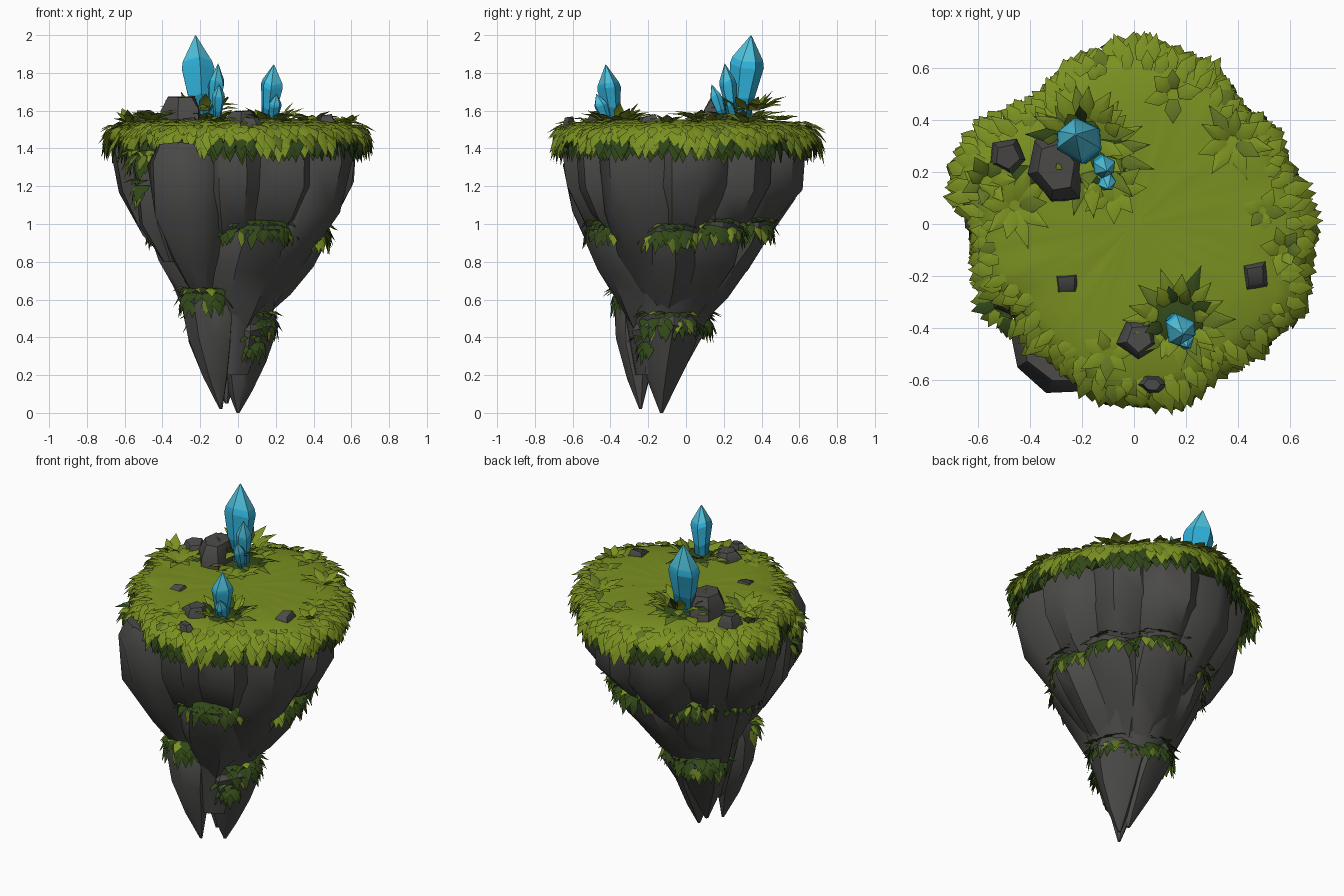
import bpy, bmesh, math, random
from mathutils import Vector

if "Cube" in bpy.data.objects:
    bpy.data.objects.remove(bpy.data.objects["Cube"])
random.seed(7)
U = random.uniform


def material(name, rgb):
    m = bpy.data.materials.new(name)
    m.diffuse_color = (*rgb, 1)
    m.use_nodes = True
    m.node_tree.nodes["Principled BSDF"].inputs["Base Color"].default_value = m.diffuse_color
    return m


GRASS = material("grass green", (0.195, 0.28, 0.015))
MOSS = material("dark moss", (0.031, 0.064, 0.009))
LEAF = material("leaf green", (0.12, 0.18, 0.016))
ROCK = material("dark rock", (0.071, 0.07, 0.067))
BLUE = material("crystal blue", (0.03, 0.45, 0.71))
PALE = material("crystal tip", (0.08, 0.54, 0.72))
DEEP = material("crystal base", (0.015, 0.25, 0.42))

# island rim seen from above
RIM = [(.70, -.05), (.66, .1), (.6, .22), (.55, .35), (.42, .45), (.32, .58), (.2, .65), (.05, .70),
       (-.1, .69), (-.25, .62), (-.35, .5), (-.5, .43), (-.6, .36), (-.7, .25), (-.7, .1), (-.62, .02),
       (-.63, -.1), (-.58, -.25), (-.46, -.33), (-.41, -.44), (-.30, -.54), (-.19, -.63), (-.1, -.69),
       (.1, -.70), (.25, -.65), (.35, -.57), (.5, -.47), (.65, -.35), (.67, -.2)]
POLAR = sorted((math.atan2(y, x) % math.tau, math.hypot(x, y)) for x, y in RIM)
POLAR = [(POLAR[-1][0] - math.tau, POLAR[-1][1])] + POLAR + [(POLAR[0][0] + math.tau, POLAR[0][1])]
# rock envelope: height, share of rim radius, axis x, axis y
ENVELOPE = [(0, .03, -.04, -.18), (.3, .25, -.05, -.15), (.5, .37, -.05, -.09), (.6, .44, -.05, -.07),
            (.75, .57, -.03, -.04), (.95, .72, -.01, -.03), (1.12, .86, 0, 0), (1.3, .93, 0, 0), (1.6, .93, 0, 0)]


def lerp_table(table, t):
    for lo, hi in zip(table, table[1:]):
        if t <= hi[0]:
            k = (t - lo[0]) / (hi[0] - lo[0])
            return [a + (b - a) * k for a, b in zip(lo[1:], hi[1:])]
    return table[-1][1:]


def rim(a, scale, z):
    r = lerp_table(POLAR, a % math.tau)[0] * scale
    return Vector((r * math.cos(a), r * math.sin(a), z))


def wall(a, z, scale=1):
    s, cx, cy = lerp_table(ENVELOPE, z)
    return rim(a, s * scale, z) + Vector((cx, cy, 0))


def to_object(bm, name, mats, smooth=None):
    me = bpy.data.meshes.new(name)
    bm.to_mesh(me)
    bm.free()
    for m in mats:
        me.materials.append(m)
    ob = bpy.data.objects.new(name, me)
    bpy.context.collection.objects.link(ob)
    if smooth:
        bpy.ops.object.select_all(action='DESELECT')
        ob.select_set(True)
        bpy.context.view_layer.objects.active = ob
        bpy.ops.object.shade_smooth_by_angle(angle=math.radians(smooth))


def loft(name, rings, mats, rule=None, smooth=None):
    bm = bmesh.new()
    rows = [[bm.verts.new(p) for p in ring] for ring in rings]
    n = len(rows[0])
    for lo, hi in zip(rows, rows[1:]):
        for i in range(n):
            bm.faces.new((lo[i], lo[(i + 1) % n], hi[(i + 1) % n], hi[i]))
    for row in (rows[0], rows[-1]):
        bm.faces.new(row)
    bmesh.ops.recalc_face_normals(bm, faces=bm.faces)
    bm.normal_update()
    for f in bm.faces:
        f.material_index = rule(f) if rule else 0
    to_object(bm, name, mats, smooth)


def blade(bm, p, a, pitch, length, width, mat, curl=0.0):
    """One folded, pointed leaf."""
    p = Vector(p)
    d = Vector((math.cos(a) * math.cos(pitch), math.sin(a) * math.cos(pitch), math.sin(pitch)))
    side = Vector((-math.sin(a), math.cos(a), 0)) * width / 2
    ridge = d.cross(side) * .3
    tip = p + d * length - Vector((0, 0, curl * length))
    pts = [p - side * .6, p + d * length * .45 - side, tip, p + d * length * .45 + side, p + side * .6]
    v = [bm.verts.new(q) for q in pts]
    c = bm.verts.new(p + d * length * .5 + ridge)
    for i in range(5):
        bm.faces.new((v[i], v[(i + 1) % 5], c)).material_index = mat


GREENS = [GRASS, MOSS, LEAF]
mossy = bmesh.new()


def chunk(name, levels, n=8, moss=False):
    """Faceted tapering rock column; levels are (x, y, z, radius)."""
    jit = [U(.9, 1.08) for _ in range(n)]
    spin = U(0, 1)
    rings = []
    for x, y, z, r in levels:
        ring = []
        for i in range(n):
            a, k = spin + i * math.tau / n, r * jit[i] * U(.94, 1.06)
            ring.append((x + k * math.cos(a), y + k * math.sin(a), z + U(-.025, .025) * (r > .05)))
        rings.append(ring)
    loft(name, rings, [ROCK, MOSS], lambda f: int(moss and f.normal.z > .55), 38)


def fringe(cx, cy, z, r, a0, spread, count=14, light=1):
    """Mossy leaves hanging over a ledge."""
    for row in range(3):
        for i in range(count):
            a = a0 + spread * ((i + U(0, 1)) / count * 2 - 1)
            k = r * (.84 + .08 * row)
            blade(mossy, (cx + k * math.cos(a), cy + k * math.sin(a), z + .03 - .025 * row), a + U(-.4, .4),
                  [-.15, -.9, -1.35][row] + U(-.2, .2), U(.055, .10), U(.045, .065),
                  random.choices([0, 1, 2], [light, 9, 1.5])[0], .2)


# rock core
ANG = [i * math.tau / 24 for i in range(24)]
loft("rock_core", [[wall(a, z, .85 * U(.97, 1.03)) for a in ANG] for z in (.2, .45, .6, .8, 1.0, 1.2, 1.46)],
     [ROCK], smooth=38)


def wall_column(name, deg, top, bottom, r, bulge=1.0, moss=False):
    a = math.radians(deg)
    levels = []
    for t, k, out in ((0, .85 if moss else 1, .97), (.14, 1, 1.02), (.45, 1, 1.03), (.75, .8, .98), (1, .4, .78)):
        z = top + (bottom - top) * t
        p = wall(a, z, out * bulge)
        rr = r * k
        levels.append((p.x - rr * math.cos(a), p.y - rr * math.sin(a), z, rr))
    chunk(name, levels, 8, moss)
    if moss:
        x, y, z, rr = levels[1]
        fringe(x, y, top, rr, a, 1.2)


# upper ring of columns: angle, bottom height, radius, bulge
for i, (deg, bottom, r, bulge) in enumerate([
        (5, .88, .20, 1), (-33, .58, .21, 1.02), (-65, .90, .21, 1), (-92, .85, .18, .98),
        (-158, .85, .17, 1), (170, .80, .19, 1), (138, .88, .20, 1), (108, .75, .19, 1), (75, .88, .21, 1),
        (40, .86, .21, 1)]):
    wall_column(f"upper_column_{i}", deg, 1.46, bottom, r, bulge)
# large buttress standing out past the grass
chunk("front_left_buttress", [(-.25, -.44, 1.43, .19), (-.26, -.45, 1.32, .225), (-.25, -.43, 1.06, .20),
                              (-.21, -.36, .82, .14), (-.18, -.29, .64, .06)], 9)

# middle ledges with moss on top: angle, top, bottom, radius, bulge
for i, (deg, top, bottom, r, bulge) in enumerate([
        (-74, .99, .46, .235, 1.0), (-8, .97, .52, .15, 1.0), (32, .99, .5, .19, 1.0), (75, 1.0, .5, .20, 1.0),
        (125, .98, .5, .17, 1.0), (178, .98, .55, .17, 1.02), (215, .92, .5, .14, .96)]):
    wall_column(f"middle_ledge_{i}", deg, top, bottom, r, bulge, True)

# hanging spikes at the bottom
for i, levels in enumerate([
        [(-.17, -.23, .65, .10), (-.165, -.25, .58, .14), (-.15, -.26, .38, .12), (-.12, -.25, .2, .065), (-.09, -.24, .02, .008)],
        [(.04, -.09, .52, .14), (.03, -.10, .45, .175), (.025, -.12, .28, .12), (.01, -.13, .14, .065), (0, -.13, 0, .008)],
        [(-.10, -.01, .55, .12), (-.10, -.02, .47, .16), (-.08, -.07, .3, .11), (-.06, -.12, .05, .01)]]):
    chunk(f"bottom_spike_{i}", levels, 8, True)
fringe(-.165, -.25, .63, .125, -2.0, 1.3, 12)
fringe(.035, -.1, .50, .15, .2, 1.5, 16)
fringe(.03, -.12, .38, .12, -1.1, .5, 6)
fringe(-.1, -.02, .5, .145, 2.0, 1.4, 14)

# small side ledge at the front left
chunk("side_ledge", [(-.45, -.25, 1.36, .09), (-.45, -.25, 1.3, .11), (-.43, -.23, 1.0, .10), (-.36, -.2, .8, .04)], 7, True)
fringe(-.45, -.27, 1.36, .12, -2.4, 1.1, 9, 14)
fringe(-.43, -.25, 1.2, .12, -2.5, .5, 4)
to_object(mossy, "ledge_moss", GREENS, 50)

# grassy cap with a rounded, wavy rim
M = 72
CA = [i * math.tau / M for i in range(M)]
loft("grass_cap", [[rim(a, s, z + U(-h, h)) for a in CA] for s, z, h in (
    (.82, 1.40, 0), (.92, 1.40, .012), (.97, 1.44, .012), (.97, 1.475, .008), (.93, 1.51, .006),
    (.84, 1.535, .006), (.65, 1.55, .004), (.4, 1.55, .003), (.05, 1.55, 0))],
     [GRASS, MOSS], lambda f: int(f.normal.z < .1 and f.calc_center_median().z < 1.445), 60)

# grass blades around the rim, hanging in bright and dark clumps
skirt = bmesh.new()
for s, z, pitch, length, width, mat, count in (
        (.85, 1.535, .0, .085, .055, 0, 50), (.90, 1.525, -.25, .09, .06, 0, 65), (.94, 1.51, -.6, .085, .07, 0, 75),
        (.965, 1.485, -1.05, .09, .07, 0, 80), (.98, 1.455, -1.3, .095, .07, 0, 80),
        (.965, 1.44, -1.4, .09, .07, 1, 80), (.92, 1.425, -1.45, .09, .07, 1, 70)):
    for i in range(count):
        a = (i + U(-.35, .35)) * math.tau / count
        clump = math.sin(a * 13) + .6 * math.sin(a * 5 + 1)
        m = mat
        if mat == 0 and U(0, 1) < .05:
            m = 2
        if z < 1.46 and mat == 0 and clump < -.1:
            m = 1
        blade(skirt, rim(a, s, z), a + U(-.35, .35), pitch + U(-.1, .14),
              length * (1 + .2 * clump * (1 if mat == 0 else -.5)) * U(.8, 1.15), width * U(.8, 1.1), m, .12)
to_object(skirt, "rim_grass", GREENS, 50)

# leafy plants on top: x, y, inner radius, leaf length, count, height, dark share, steepest pitch
plants = bmesh.new()
for x, y, r, length, count, z, dark, steep in (
        (-.18, .28, .10, .16, 17, 1.55, .08, .7), (-.2, .34, .07, .15, 12, 1.61, .15, .9), (-.19, .30, .09, .13, 12, 1.60, .25, 1.2),
        (.17, -.37, .07, .15, 16, 1.54, .08, .7), (.17, -.37, .06, .12, 11, 1.55, .25, 1.1),
        (.38, .32, .02, .14, 9, 1.54, 0, .8), (-.46, .07, .02, .16, 10, 1.55, 0, .8), (.5, .05, .01, .09, 5, 1.54, 0, .5),
        (-.1, -.5, .01, .11, 7, 1.54, 0, .6), (.15, .5, .02, .10, 5, 1.55, 0, .4), (-.57, .17, .01, .13, 7, 1.53, 0, .9),
        (.58, -.1, .01, .10, 6, 1.53, 0, .9), (-.08, .13, .02, .13, 8, 1.54, .1, .6)):
    for i in range(count):
        a = (i + U(-.3, .3)) * math.tau / count
        m = 1 if U(0, 1) < dark else random.choice((0, 0, 2))
        blade(plants, (x + r * math.cos(a), y + r * math.sin(a), z), a, U(.12, steep), length * U(.8, 1.1),
              U(.05, .07), m, .15)
to_object(plants, "leafy_plants", GREENS, 40)
# dark leaf litter under the two crystal groups
for i, (x, y, r) in enumerate(((-.16, .27, .16), (.17, -.37, .11), (-.42, .17, .06))):
    loft(f"shaded_moss_{i}", [[(x + r * k * math.cos(j * math.tau / 10), y + r * k * math.sin(j * math.tau / 10), z)
                               for j in range(10)] for z, k in ((1.545, 1), (1.562, .8))], [MOSS], smooth=60)

# boulders: x, y, size x, size y, top, turn, sides
for i, (x, y, sx, sy, top, turn, n) in enumerate([
        (-.30, .22, .21, .29, 1.68, .25, 6), (-.49, .26, .15, .15, 1.60, 1.1, 5), (-.26, -.23, .13, .11, 1.565, .8, 4),
        (.47, -.20, .12, .13, 1.575, .9, 4), (.02, -.44, .16, .16, 1.60, .9, 5), (.07, -.62, .10, .07, 1.56, 0, 6)]):
    rings = []
    for z, k in ((1.49, 1), (1.49 + (top - 1.49) * .6, .96), (top, .62)):
        ring = []
        for j in range(n):
            b = j * math.tau / n + turn * (n < 6)
            px, py = math.cos(b) * sx * .54 * k * U(.9, 1.1), math.sin(b) * sy * .54 * k * U(.9, 1.1)
            c, s = (math.cos(turn), math.sin(turn)) if n > 5 else (1, 0)
            ring.append((x + px * c - py * s, y + px * s + py * c, z + U(-.015, .01)))
        rings.append(ring)
    loft(f"boulder_{i}", rings, [ROCK], smooth=45)

# crystals: base, tip, radius
for i, (base, tip, r) in enumerate([
        ((-.19, .28, 1.54), (-.225, .345, 2.0), .092), ((-.13, .25, 1.55), (-.105, .205, 1.85), .046),
        ((-.11, .2, 1.55), (-.10, .135, 1.74), .035), ((.155, -.38, 1.53), (.19, -.425, 1.845), .064),
        ((.185, -.41, 1.53), (.205, -.475, 1.69), .036)]):
    b, t = Vector(base), Vector(tip)
    q = (t - b).to_track_quat('Z', 'Y')
    spin = [U(-.2, .2) for _ in range(6)]
    rings = [[b.lerp(t, k + (0 if s < .1 else .03 * math.sin(j * 2 + i))) + q @ Vector(
        (math.cos(j * math.tau / 6 + spin[j]), math.sin(j * math.tau / 6 + spin[j]), 0)) * r * s
        for j in range(6)] for k, s in ((0, .6), (.28, .72), (.62, 1), (.70, .9), (.995, .03))]
    h = t.z - b.z
    loft(f"crystal_{i}", rings, [BLUE, PALE, DEEP],
         lambda f, b=b, h=h: 1 if f.calc_center_median().z > b.z + .72 * h
         else 2 if f.calc_center_median().z < b.z + .22 * h else 0, 20)
